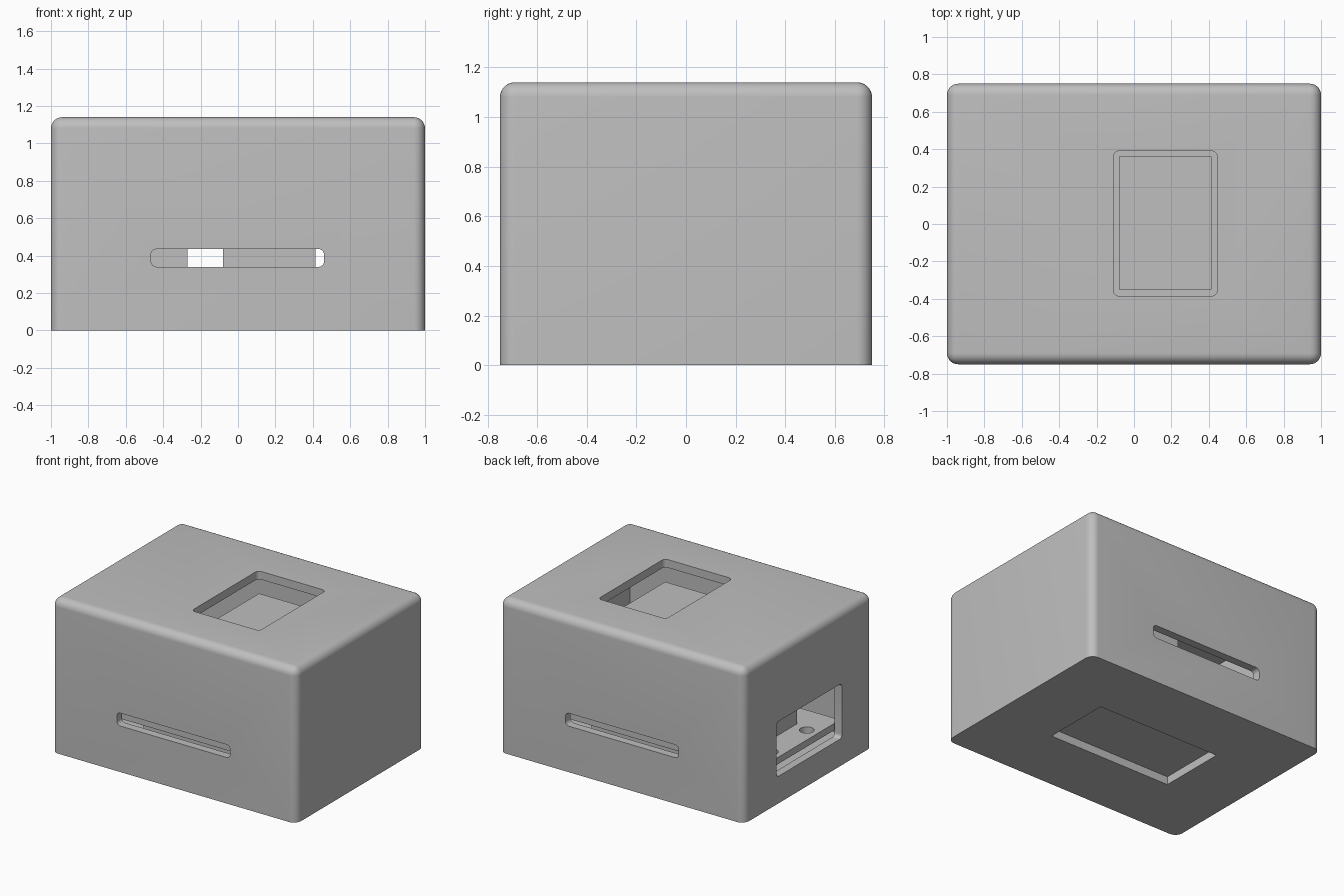
import bpy, bmesh, math
from mathutils import Vector

if "Cube" in bpy.data.objects:
    bpy.data.objects.remove(bpy.data.objects["Cube"])

# One grey for the whole enclosure
GREY = (0.52, 0.52, 0.52, 1)
grey = bpy.data.materials.new("plain_grey")
grey.use_nodes = True
grey.diffuse_color = GREY
grey.node_tree.nodes["Principled BSDF"].inputs["Base Color"].default_value = GREY


def box(name, low, high, radius=0, pick=None, segments=8):
    """Box between two corners; edges chosen by pick(edge) are rounded."""
    low, high = Vector(low), Vector(high)
    bm = bmesh.new()
    bmesh.ops.create_cube(bm, size=1)
    for v in bm.verts:
        v.co = Vector((low[i] + (v.co[i] + 0.5) * (high[i] - low[i]) for i in range(3)))
    if radius:
        edges = [e for e in bm.edges if pick(e)]
        bmesh.ops.bevel(bm, geom=edges, offset=radius, segments=segments,
                        profile=0.5, affect='EDGES')
    mesh = bpy.data.meshes.new(name)
    bm.to_mesh(mesh)
    bm.free()
    obj = bpy.data.objects.new(name, mesh)
    bpy.context.collection.objects.link(obj)
    mesh.materials.append(grey)
    return obj


def along(axis):
    """Edge rule: edges running along one axis."""
    return lambda e: abs((e.verts[0].co - e.verts[1].co).normalized()[axis]) > 0.9


def select(obj):
    bpy.ops.object.select_all(action='DESELECT')
    obj.select_set(True)
    bpy.context.view_layer.objects.active = obj


def cut(target, cutter):
    """Subtract the cutter, then throw it away."""
    cutter.hide_render = True
    mod = target.modifiers.new("cut", 'BOOLEAN')
    mod.operation = 'DIFFERENCE'
    mod.solver = 'EXACT'
    mod.object = cutter
    select(target)
    bpy.ops.object.modifier_apply(modifier=mod.name)
    bpy.data.objects.remove(cutter)


def smooth(obj):
    select(obj)
    bpy.ops.object.shade_smooth_by_angle(angle=math.radians(30))


# Outer shell: all edges rounded except those around the base
shell = box("case_shell", (-1, -0.75, 0), (1, 0.75, 1.14), 0.06,
            lambda e: max(v.co.z for v in e.verts) > 0.1)
cut(shell, box("cavity", (-0.94, -0.69, 0.06), (0.94, 0.69, 1.08)))

# Openings: top screen, long slot front and back, side port, base hatch
cut(shell, box("screen_cut", (-0.11, -0.385, 1.0), (0.445, 0.39, 1.3), 0.03, along(2)))
cut(shell, box("slot_cut", (-0.465, -1, 0.34), (0.46, 1, 0.435), 0.03, along(1)))
cut(shell, box("port_cut", (-1.2, -0.39, 0.2), (-0.8, 0.37, 0.605), 0.025, along(0)))
cut(shell, box("hatch_cut", (-0.505, -0.255, -0.2), (0.505, 0.255, 0.1)))
smooth(shell)

# Battery pack closing the base hatch from inside
box("battery_pack", (-0.56, -0.3, 0.06), (0.56, 0.3, 0.2))

# Circuit board with a mounting hole at each end corner
board = box("circuit_board", (-0.93, -0.47, 0.235), (0.93, 0.47, 0.285))
for sx in (-1, 1):
    for sy in (-1, 1):
        bpy.ops.mesh.primitive_cylinder_add(vertices=32, radius=0.05, depth=0.3,
                                            location=(sx * 0.84, sy * 0.21, 0.26))
        cut(board, bpy.context.object)
smooth(board)

# Parts standing on the board
box("connector_block", (-0.73, -0.25, 0.285), (-0.27, 0.25, 0.55))
box("screen_block", (-0.08, -0.35, 0.285), (0.415, 0.36, 0.99))
